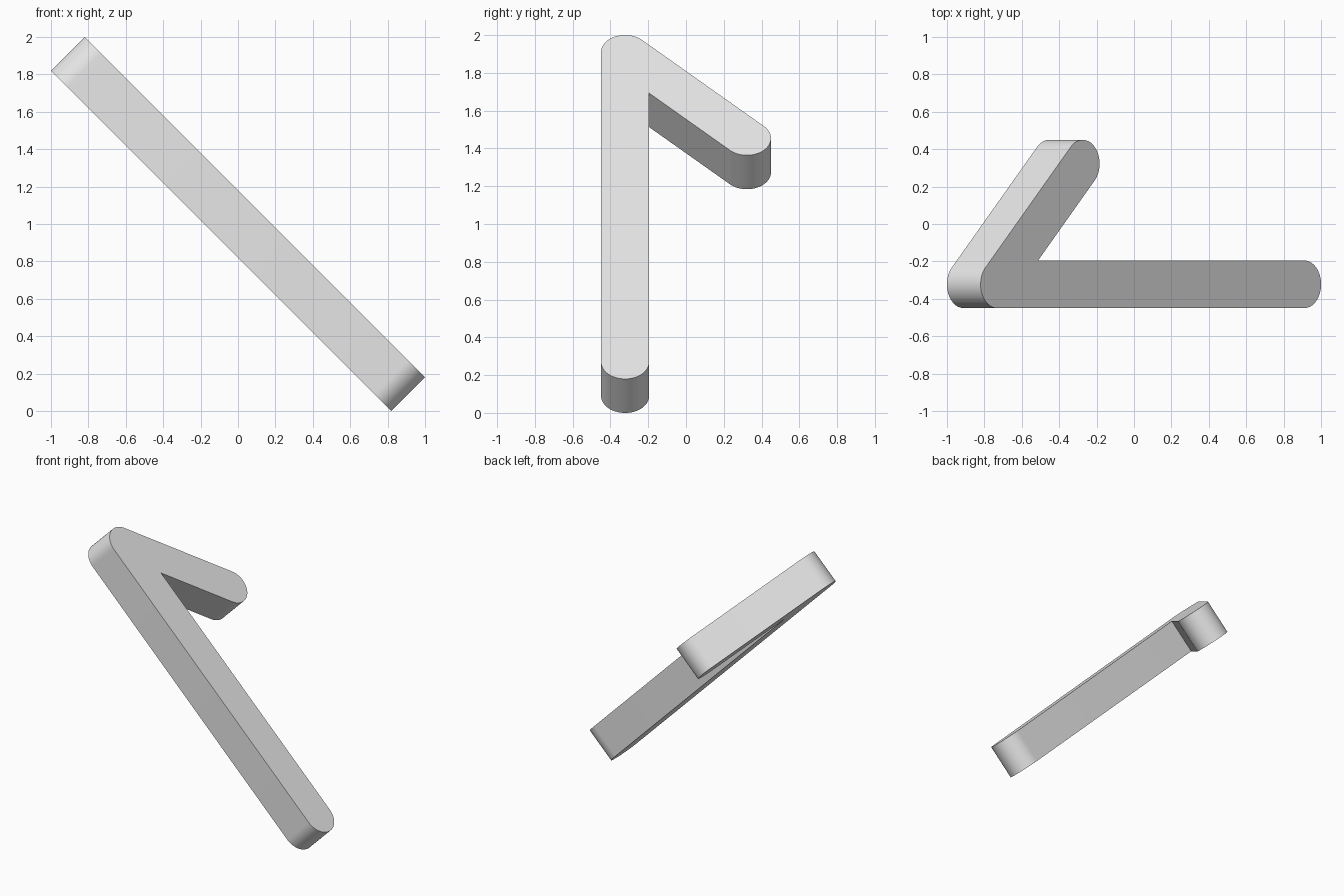
import bpy, bmesh
from math import radians, sin, pi
from mathutils import Vector, Matrix

cube = bpy.data.objects.get("Cube")
if cube:
    bpy.data.objects.remove(cube, do_unlink=True)

R = 0.1273                          # half the bar width and half its thickness
CORNER = Vector((-1.1569, -0.3225))
LONG_END = Vector((1.1569 + 0.003, -0.3225))
CORNER.x = -LONG_END.x
SHORT_END = CORNER + Vector((0.645, 0.645))


def polar(centre, radius, degrees):
    a = radians(degrees)
    return centre + Matrix.Rotation(a, 2) @ Vector((radius, 0))


def arc(centre, start, end, steps):
    return [polar(centre, R, start + (end - start) * i / steps) for i in range(steps + 1)]


# Outline: rounded long arm, sharp inner notch, rounded short arm, rounded corner
outline = arc(LONG_END, -90, 90, 32)
outline.append(polar(CORNER, R / sin(pi / 8), 22.5))
outline += arc(SHORT_END, -45, 135, 32)
outline += arc(CORNER, 135, 270, 24)

# Extrude the outline into a solid bar
bm = bmesh.new()
base = bm.faces.new([bm.verts.new((p.x, p.y, -R)) for p in outline])
top = bmesh.ops.extrude_face_region(bm, geom=[base], use_keep_orig=True)
bmesh.ops.translate(bm, vec=(0, 0, 2 * R),
                    verts=[g for g in top["geom"] if isinstance(g, bmesh.types.BMVert)])
bmesh.ops.recalc_face_normals(bm, faces=bm.faces)
mesh = bpy.data.meshes.new("angled_bar")
bm.to_mesh(mesh)
bm.free()

# Tilt the bar forty-five degrees
bar = bpy.data.objects.new("angled_bar", mesh)
bpy.context.collection.objects.link(bar)
bar.rotation_euler = (0, radians(45), 0)
bar.location = (0, 0, 1)

# Plain grey
grey = bpy.data.materials.new("light_grey")
grey.use_nodes = True
colour = (0.8, 0.8, 0.8, 1)
grey.diffuse_color = colour
grey.node_tree.nodes["Principled BSDF"].inputs["Base Color"].default_value = colour
mesh.materials.append(grey)

bpy.ops.object.select_all(action='DESELECT')
bar.select_set(True)
bpy.context.view_layer.objects.active = bar
bpy.ops.object.shade_smooth_by_angle(angle=radians(30))
